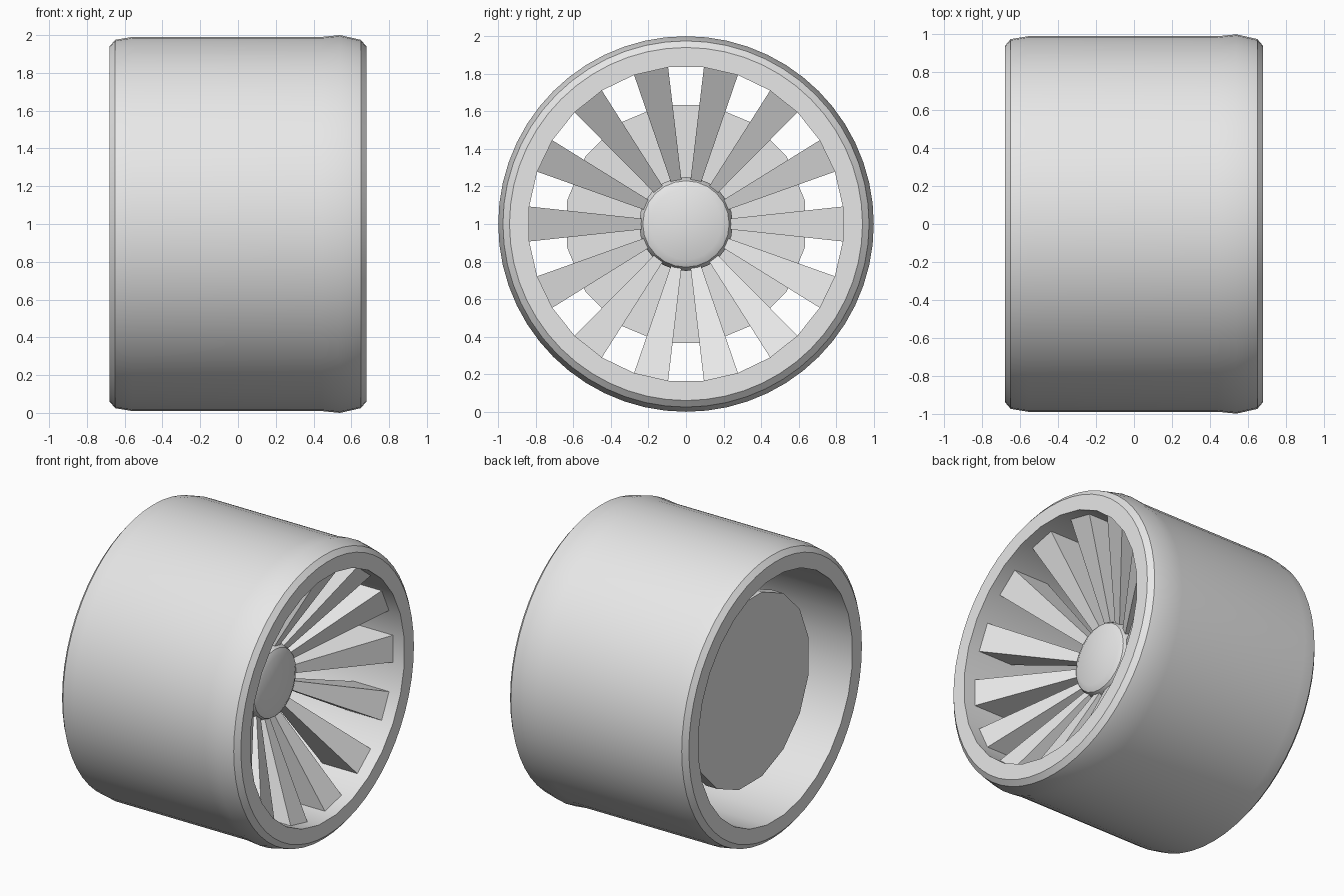
import bpy, bmesh
from math import pi, sin, cos, radians

old = bpy.data.objects.get("Cube")
if old:
    bpy.data.objects.remove(old, do_unlink=True)

grey = bpy.data.materials.new("light_grey")
grey.use_nodes = True
grey.diffuse_color = (0.8, 0.8, 0.8, 1)
grey.node_tree.nodes["Principled BSDF"].inputs["Base Color"].default_value = (0.8, 0.8, 0.8, 1)


def add_object(name, bm, smooth=False):
    """Finish a bmesh as an object on the wheel axis, one unit above ground."""
    bmesh.ops.recalc_face_normals(bm, faces=bm.faces)
    mesh = bpy.data.meshes.new(name)
    bm.to_mesh(mesh)
    bm.free()
    mesh.materials.append(grey)
    obj = bpy.data.objects.new(name, mesh)
    obj.location.z = 1
    bpy.context.collection.objects.link(obj)
    if smooth:
        bpy.ops.object.select_all(action='DESELECT')
        obj.select_set(True)
        bpy.context.view_layer.objects.active = obj
        bpy.ops.object.shade_smooth_by_angle(angle=radians(30))
    return obj


def lathe(name, profile, sides, closed=False, turn=0.0, facet_below=0.0, smooth=True):
    """Turn an (x, radius) profile around the x axis.
    Rings narrower than facet_below get half as many visible sides."""
    bm = bmesh.new()
    rings = []
    for x, r in profile:
        ring = []
        for i in range(sides):
            a = 2 * pi * i / sides + turn
            k = cos(2 * pi / sides) if r < facet_below and i % 2 == 0 else 1
            ring.append(bm.verts.new((x, r * k * cos(a), r * k * sin(a))))
        rings.append(ring)
    pairs = list(zip(rings, rings[1:]))
    if closed:
        pairs.append((rings[-1], rings[0]))
    else:
        bm.faces.new(rings[0])
        bm.faces.new(rings[-1])
    for a, b in pairs:
        for i in range(sides):
            j = (i + 1) % sides
            bm.faces.new((a[i], a[j], b[j], b[i]))
    return add_object(name, bm, smooth)


# Tyre and rim barrel in one closed section
lathe("tyre", [
    (0.68, 0.84), (0.68, 0.94), (0.65, 0.975), (0.54, 1.0), (0.44, 0.99),
    (-0.56, 0.99), (-0.65, 0.975), (-0.68, 0.94), (-0.68, 0.84)],
    56, closed=True, facet_below=0.9)

# Hub cap with a rounded edge, and the axle behind it
lathe("hub_cap", [(0.1, 0.25), (0.24, 0.25), (0.28, 0.23), (0.30, 0.19)], 24)
lathe("axle", [(-0.4, 0.12), (0.12, 0.12)], 16)

# Flat backing disc near the inner side of the wheel
lathe("brake_disc", [(-0.49, 0.645), (-0.40, 0.645)], 16, turn=pi / 16, smooth=False)

# Wedge spokes rising from the recessed hub to the rim
SPOKES = 14
bm = bmesh.new()
for n in range(SPOKES):
    a = 2 * pi * n / SPOKES
    ends = []
    for r, half, front, back in ((0.2, 0.025, 0.24, 0.17), (0.845, 0.094, 0.60, 0.33)):
        corners = ((front, -half), (front, half), (back, half), (back, -half))
        ends.append([bm.verts.new((x, r * cos(a) - w * sin(a), r * sin(a) + w * cos(a)))
                     for x, w in corners])
    root, tip = ends
    bm.faces.new(root)
    bm.faces.new(tip)
    for i in range(4):
        j = (i + 1) % 4
        bm.faces.new((root[i], root[j], tip[j], tip[i]))
add_object("spokes", bm)
